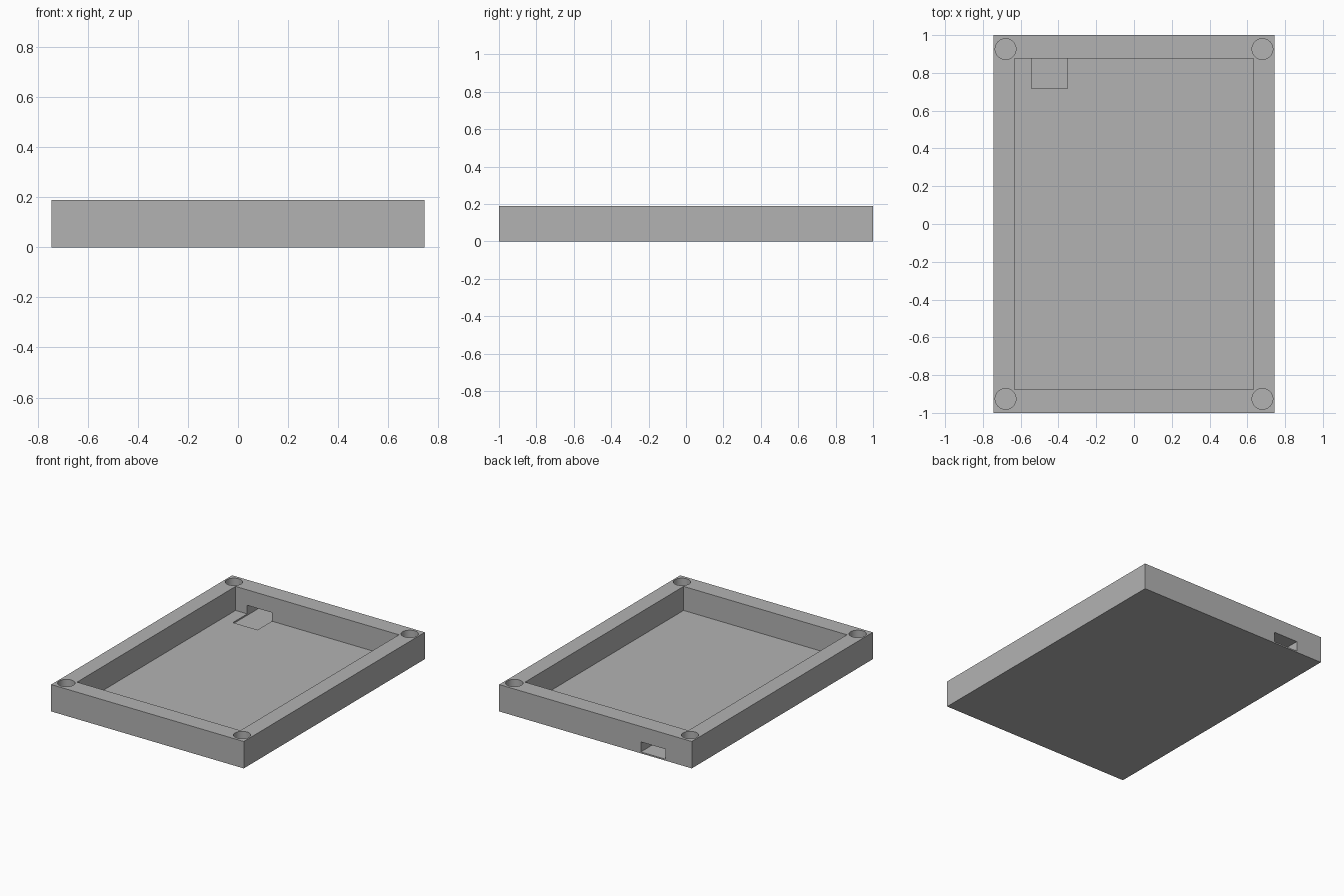
import bpy

if "Cube" in bpy.data.objects:
    bpy.data.objects.remove(bpy.data.objects["Cube"], do_unlink=True)

HALF_X, HALF_Y, HEIGHT = 0.745, 1.0, 0.188
FLOOR = 0.02
ABOVE = 0.3  # cutters reach past the rim

grey = bpy.data.materials.new("plain grey")
grey.use_nodes = True
grey.diffuse_color = (0.45, 0.45, 0.45, 1)
grey.node_tree.nodes["Principled BSDF"].inputs["Base Color"].default_value = (0.45, 0.45, 0.45, 1)


def box(name, low, high):
    """Box spanning two opposite corners."""
    centre = [(a + b) / 2 for a, b in zip(low, high)]
    bpy.ops.mesh.primitive_cube_add(size=1, location=centre)
    obj = bpy.context.object
    obj.name = name
    obj.scale = [b - a for a, b in zip(low, high)]
    bpy.ops.object.transform_apply(location=True, rotation=False, scale=True)
    return obj


def cut(target, cutter):
    """Subtract the cutter and discard it."""
    cutter.hide_render = True
    bpy.context.view_layer.objects.active = target
    mod = target.modifiers.new("cut", 'BOOLEAN')
    mod.operation = 'DIFFERENCE'
    mod.solver = 'EXACT'
    mod.object = cutter
    bpy.ops.object.modifier_apply(modifier=mod.name)
    bpy.data.objects.remove(cutter, do_unlink=True)


# Solid block for the tray
tray = box("tray", (-HALF_X, -HALF_Y, 0), (HALF_X, HALF_Y, HEIGHT))

# Open compartment
cut(tray, box("compartment_cutter", (-0.632, -0.876, FLOOR), (0.632, 0.876, ABOVE)))

# Cable slot: shallow floor recess running out through the back wall
cut(tray, box("slot_cutter", (-0.542, 0.717, 0.01), (-0.351, 1.1, 0.08)))

# Blind round holes in the four corners
hole_depth = 0.1
for sx in (-1, 1):
    for sy in (-1, 1):
        bottom = HEIGHT - hole_depth
        bpy.ops.mesh.primitive_cylinder_add(
            vertices=48, radius=0.055, depth=ABOVE - bottom,
            location=(sx * 0.68, sy * 0.926, (ABOVE + bottom) / 2))
        cut(tray, bpy.context.object)

tray.data.materials.clear()
tray.data.materials.append(grey)
for face in tray.data.polygons:
    face.material_index = 0

# Smooth hole walls, crisp edges
bpy.ops.object.select_all(action='DESELECT')
tray.select_set(True)
bpy.context.view_layer.objects.active = tray
bpy.ops.object.shade_smooth_by_angle()
